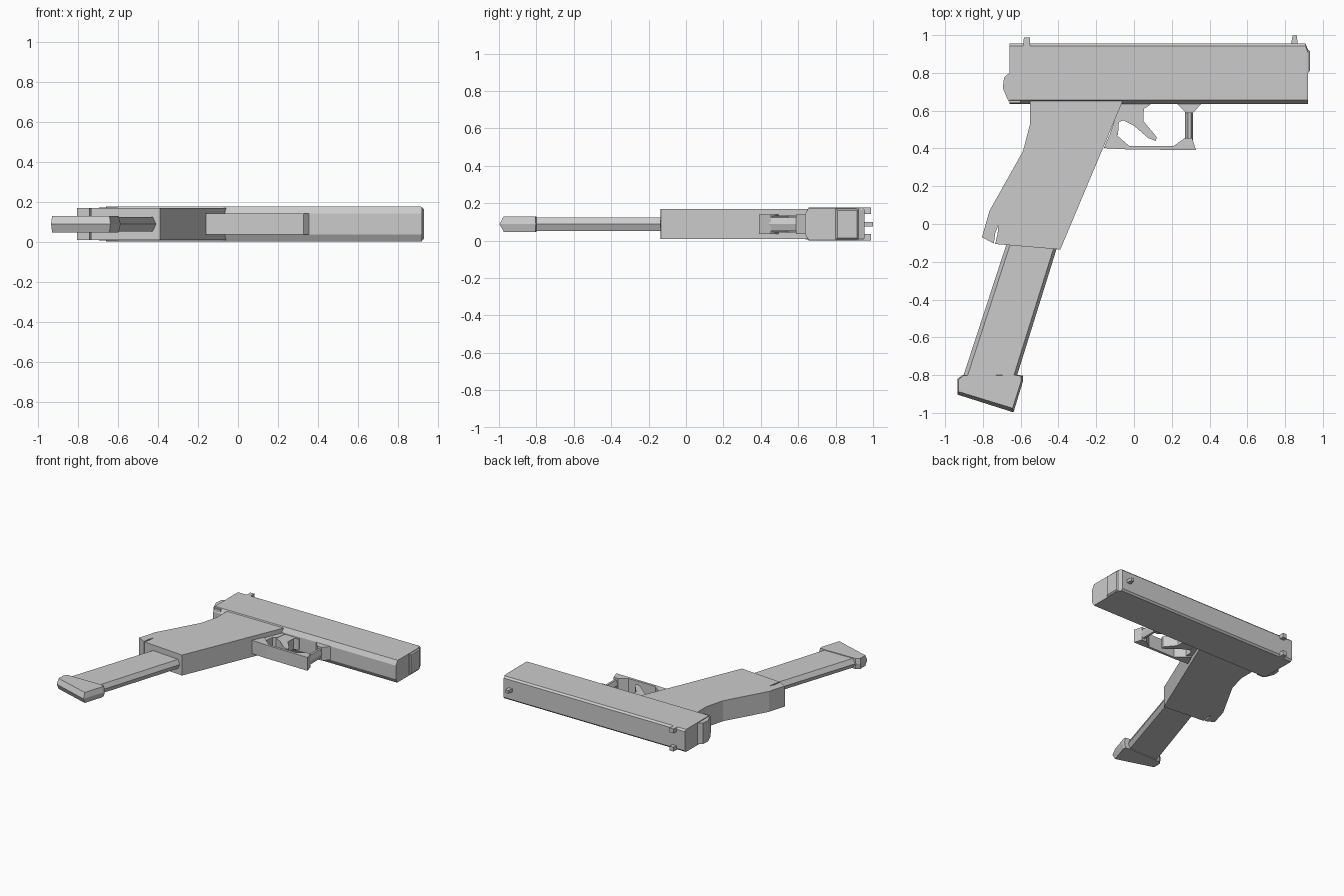
import bpy, bmesh

ZC = 0.089  # mid-plane height of the whole model


def loft(name, loops):
    """Skin a closed solid through loops of matching points."""
    bm = bmesh.new()
    rings = [[bm.verts.new(p) for p in loop] for loop in loops]
    n = len(rings[0])
    for a, b in zip(rings, rings[1:]):
        for i in range(n):
            j = (i + 1) % n
            bm.faces.new((a[i], a[j], b[j], b[i]))
    bm.faces.new(rings[0][::-1])
    bm.faces.new(rings[-1])
    bmesh.ops.recalc_face_normals(bm, faces=bm.faces)
    me = bpy.data.meshes.new(name)
    bm.to_mesh(me)
    bm.free()
    ob = bpy.data.objects.new(name, me)
    bpy.context.collection.objects.link(ob)
    return ob


def plate(name, side, half, mid=None, zc=ZC):
    """Flat profile in xy; an optional larger mid loop gives ridged edges."""
    layers = [(-half, side), (half, side)]
    if mid:
        layers.insert(1, (0, mid))
    return loft(name, [[(x, y, zc + z) for x, y in pts] for z, pts in layers])


def along_x(name, sections):
    """Symmetric yz half-sections (y, half width) placed along x."""
    loops = []
    for x, half in sections:
        loops.append([(x, y, ZC + w) for y, w in half]
                     + [(x, y, ZC - w) for y, w in reversed(half)])
    return loft(name, loops)


# Upper slide with chamfered long edges and a slightly cut nose
body = [(0.636, 0.053), (0.656, 0.088), (0.942, 0.088), (0.955, 0.075)]
nose = [(0.636, 0.053), (0.656, 0.086), (0.91, 0.086), (0.925, 0.075)]
along_x("slide", [(-0.66, body), (0.908, body), (0.92, nose)])

# Raised end plate at the nose
along_x("nose_plate", [(0.90, [(0.80, 0.082), (0.922, 0.082)]),
                       (0.922, [(0.80, 0.082), (0.922, 0.082)]),
                       (0.931, [(0.81, 0.074), (0.915, 0.074)])])

# Rear tang
plate("rear_tang", [(-0.60, 0.64), (-0.60, 0.80), (-0.66, 0.80), (-0.688, 0.775),
                    (-0.695, 0.72), (-0.665, 0.65), (-0.655, 0.64)], 0.082)

# Grip with a thin slit at the heel
plate("grip", [(-0.06, 0.65), (-0.55, 0.65), (-0.55, 0.53), (-0.588, 0.385),
               (-0.765, 0.07), (-0.805, -0.07), (-0.742, -0.103),
               (-0.735, -0.05), (-0.717, -0.003), (-0.722, -0.05),
               (-0.735, -0.106), (-0.39, -0.135)], 0.08)

# Magazine with ridged front and back edges
plate("magazine", [(-0.63, -0.03), (-0.395, -0.03), (-0.645, -0.83), (-0.89, -0.83)], 0.036,
      mid=[(-0.65, -0.03), (-0.378, -0.03), (-0.628, -0.83), (-0.912, -0.83)])
plate("magazine_base",
      [(-0.905, -0.803), (-0.93, -0.825), (-0.93, -0.887), (-0.643, -0.975),
       (-0.597, -0.83), (-0.597, -0.805), (-0.63, -0.80)], 0.041,
      mid=[(-0.908, -0.80), (-0.935, -0.82), (-0.935, -0.903), (-0.638, -0.997),
           (-0.587, -0.83), (-0.587, -0.803), (-0.63, -0.797)])

# Trigger guard: lower bar with rear strut, ridged post, flared mount
plate("guard_bar", [(-0.16, 0.402), (-0.035, 0.395), (0.328, 0.391), (0.308, 0.455),
                    (0.268, 0.455), (0.21, 0.413), (-0.025, 0.413), (-0.085, 0.465),
                    (-0.115, 0.495), (-0.135, 0.46)], 0.052)
plate("guard_post", [(0.285, 0.44), (0.302, 0.44), (0.302, 0.60), (0.285, 0.60)], 0.036,
      mid=[(0.27, 0.44), (0.313, 0.44), (0.313, 0.60), (0.27, 0.60)])
plate("guard_mount", [(0.225, 0.64), (0.275, 0.588), (0.312, 0.588), (0.36, 0.64)], 0.052)
plate("guard_rear_web", [(-0.13, 0.47), (-0.085, 0.47), (-0.08, 0.54),
                         (-0.05, 0.55), (-0.04, 0.64), (-0.07, 0.64)], 0.045)

# Trigger
plate("trigger", [(-0.06, 0.645), (0.09, 0.645), (0.085, 0.63), (0.052, 0.61),
                  (0.05, 0.545), (0.12, 0.46), (0.115, 0.44), (0.075, 0.455),
                  (0.0, 0.52), (-0.06, 0.55)], 0.042)

# Sights: one front post, mirrored rear pair
plate("front_sight", [(0.828, 0.94), (0.868, 0.94), (0.862, 0.999), (0.84, 0.999)], 0.012)
for tag, s in (("left", 1), ("right", -1)):
    plate("rear_sight_" + tag, [(-0.587, 0.94), (-0.55, 0.94), (-0.55, 0.988), (-0.583, 0.988)],
          0.017, zc=ZC + s * 0.071)

# Rest on the ground plane
low = min((o.matrix_world @ v.co).z for o in bpy.data.objects for v in o.data.vertices)
for o in bpy.data.objects:
    o.location.z -= low
